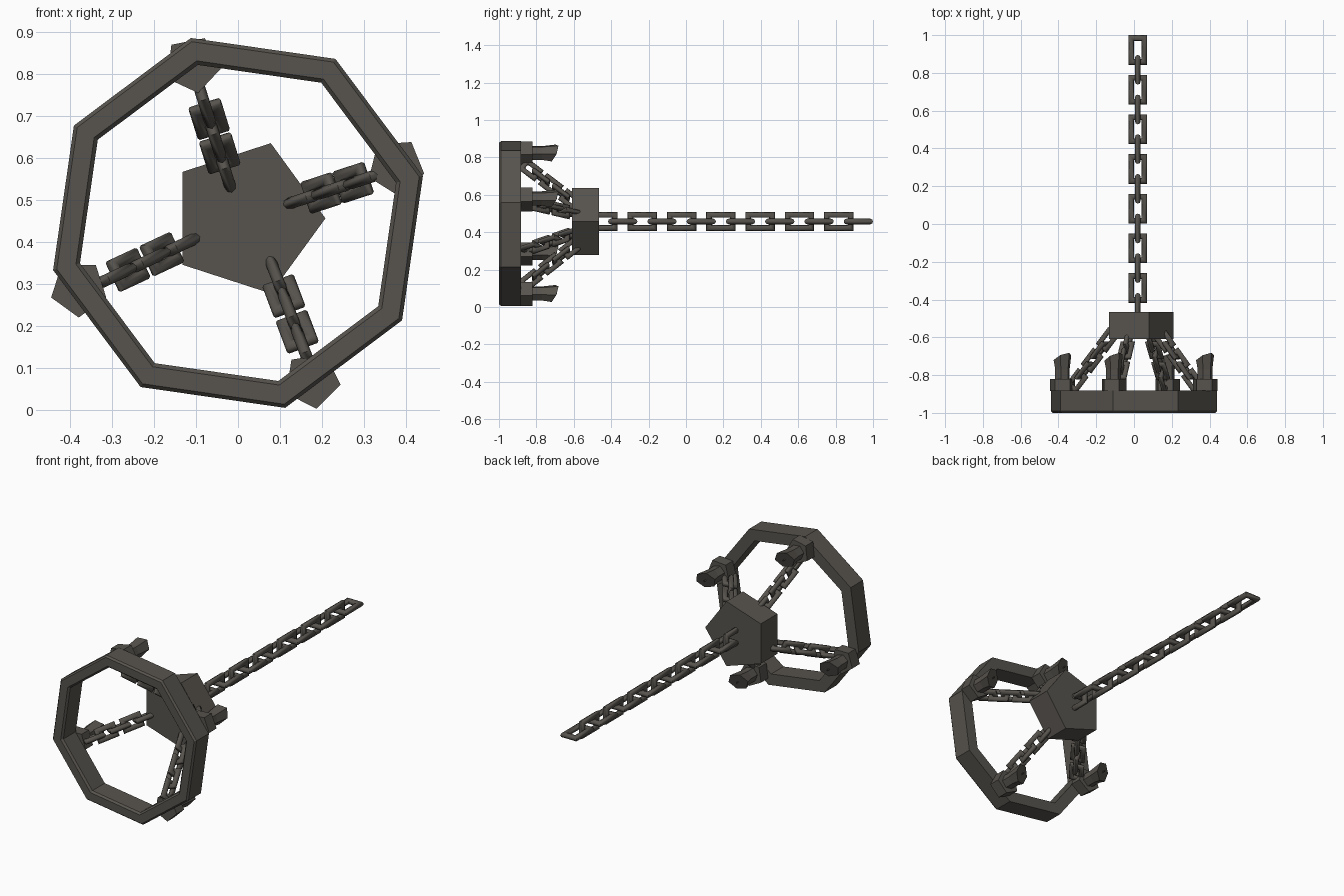
import bpy, bmesh, math
from mathutils import Vector, Matrix

if "Cube" in bpy.data.objects:
    bpy.data.objects.remove(bpy.data.objects["Cube"])

iron = bpy.data.materials.new("dark iron")
iron.diffuse_color = (0.095, 0.087, 0.075, 1)
iron.use_nodes = True
iron.node_tree.nodes["Principled BSDF"].inputs["Base Color"].default_value = iron.diffuse_color


def finish(bm, name, smooth=False):
    bmesh.ops.recalc_face_normals(bm, faces=bm.faces[:])
    for f in bm.faces:
        f.smooth = smooth
    me = bpy.data.meshes.new(name)
    bm.to_mesh(me)
    bm.free()
    me.materials.append(iron)
    ob = bpy.data.objects.new(name, me)
    bpy.context.collection.objects.link(ob)
    return ob


def bridge(bm, a, b):
    n = len(a)
    for i in range(n):
        bm.faces.new((a[i], a[(i + 1) % n], b[(i + 1) % n], b[i]))


def prism(bm, cx, cz, n, ang, y0, r0, y1, r1, slope=0.0):
    """Closed n-sided prism along y; slope tilts the far end."""
    rings = []
    for y, r, s in ((y0, r0, 0), (y1, r1, slope)):
        ring = []
        for i in range(n):
            t = math.radians(ang) + math.tau * i / n
            dx, dz = r * math.cos(t), r * math.sin(t)
            ring.append(bm.verts.new((cx + dx, y + s * (dx + dz), cz + dz)))
        rings.append(ring)
        bm.faces.new(ring)
    bridge(bm, *rings)


def add_link(bm, centre, along, side, length, width, r, sides=8):
    """Rectangular chain link with round bars and mitred corners."""
    along, side = along.normalized(), side.normalized()
    up = along.cross(side)
    a, b = length / 2 - r, width / 2 - r
    rings = []
    for sa, sb in ((1, 1), (-1, 1), (-1, -1), (1, -1)):
        ring = []
        for i in range(sides):
            t = math.tau * i / sides
            o = r * math.cos(t)
            ring.append(bm.verts.new(centre + along * sa * (a + o)
                        + side * sb * (b + o) + up * r * math.sin(t)))
        rings.append(ring)
    for i in range(4):
        bridge(bm, rings[i], rings[(i + 1) % 4])


def smooth_chain(bm, name):
    ob = finish(bm, name, True)
    bpy.ops.object.select_all(action='DESELECT')
    ob.select_set(True)
    bpy.context.view_layer.objects.active = ob
    bpy.ops.object.shade_smooth_by_angle(angle=math.radians(50))


# octagonal ring, lightly chamfered on the front
bm = bmesh.new()
profile = [(0.388, -0.99), (0.398, -1.0), (0.445, -1.0), (0.454, -0.99),
           (0.454, -0.882), (0.388, -0.882)]
rings = []
for i in range(8):
    t = math.radians(14.3 + 45 * i)
    rings.append([bm.verts.new((r * math.cos(t), y, 0.446 + r * math.sin(t)))
                  for r, y in profile])
for i in range(8):
    bridge(bm, rings[i], rings[(i + 1) % 8])
finish(bm, "ring")

# pentagonal hub
CX, CZ = 0.02, 0.457
bm = bmesh.new()
prism(bm, CX, CZ, 5, 0, -0.61, 0.188, -0.465, 0.188)
finish(bm, "hub")

# main chain of alternating links
bm = bmesh.new()
for k in range(14):
    side = Vector((1, 0, 0)) if k % 2 == 0 else Vector((0, 0, 1))
    add_link(bm, Vector((CX, 0.9215 - 0.105 * k, CZ)), Vector((0, 1, 0)), side,
             0.157, 0.10, 0.015)
smooth_chain(bm, "main_chain")

# support chains: (inner x, z), (outer x, z)
chains = [((-0.02, 0.537), (-0.092, 0.768)), ((0.127, 0.494), (0.345, 0.565)),
          ((0.08, 0.349), (0.17, 0.11)), ((-0.108, 0.406), (-0.335, 0.30))]
for j, (p, q) in enumerate(chains):
    a, b = Vector((p[0], -0.57, p[1])), Vector((q[0], -0.875, q[1]))
    d = (b - a).normalized()
    tangent = d.cross(Vector((0, 1, 0))).normalized()
    L = 0.115
    start, end = a + d * L / 2, b - d * L / 2
    bm = bmesh.new()
    for k in range(5):
        side = d.cross(tangent) if k % 2 == 0 else tangent
        add_link(bm, start.lerp(end, k / 4), d, side, L, 0.08, 0.014)
    smooth_chain(bm, f"support_chain_{j + 1}")

# candle cups, candles with slanted tops, and wicks: x, z, angle
for j, (x, z, ang) in enumerate([(-0.108, 0.823, -7), (0.376, 0.58, -14),
                                 (0.176, 0.072, -9), (-0.379, 0.29, -18)]):
    bm = bmesh.new()
    prism(bm, x, z, 5, ang, -0.885, 0.069, -0.82, 0.069)
    finish(bm, f"candle_cup_{j + 1}")
    bm = bmesh.new()
    prism(bm, x, z, 6, ang, -0.83, 0.04, -0.77, 0.04)
    prism(bm, x, z, 6, ang, -0.77, 0.04, -0.708, 0.049, 0.38)
    finish(bm, f"candle_{j + 1}")
    bm = bmesh.new()
    prism(bm, x, z, 4, ang, -0.73, 0.005, -0.69, 0.003)
    finish(bm, f"wick_{j + 1}")
